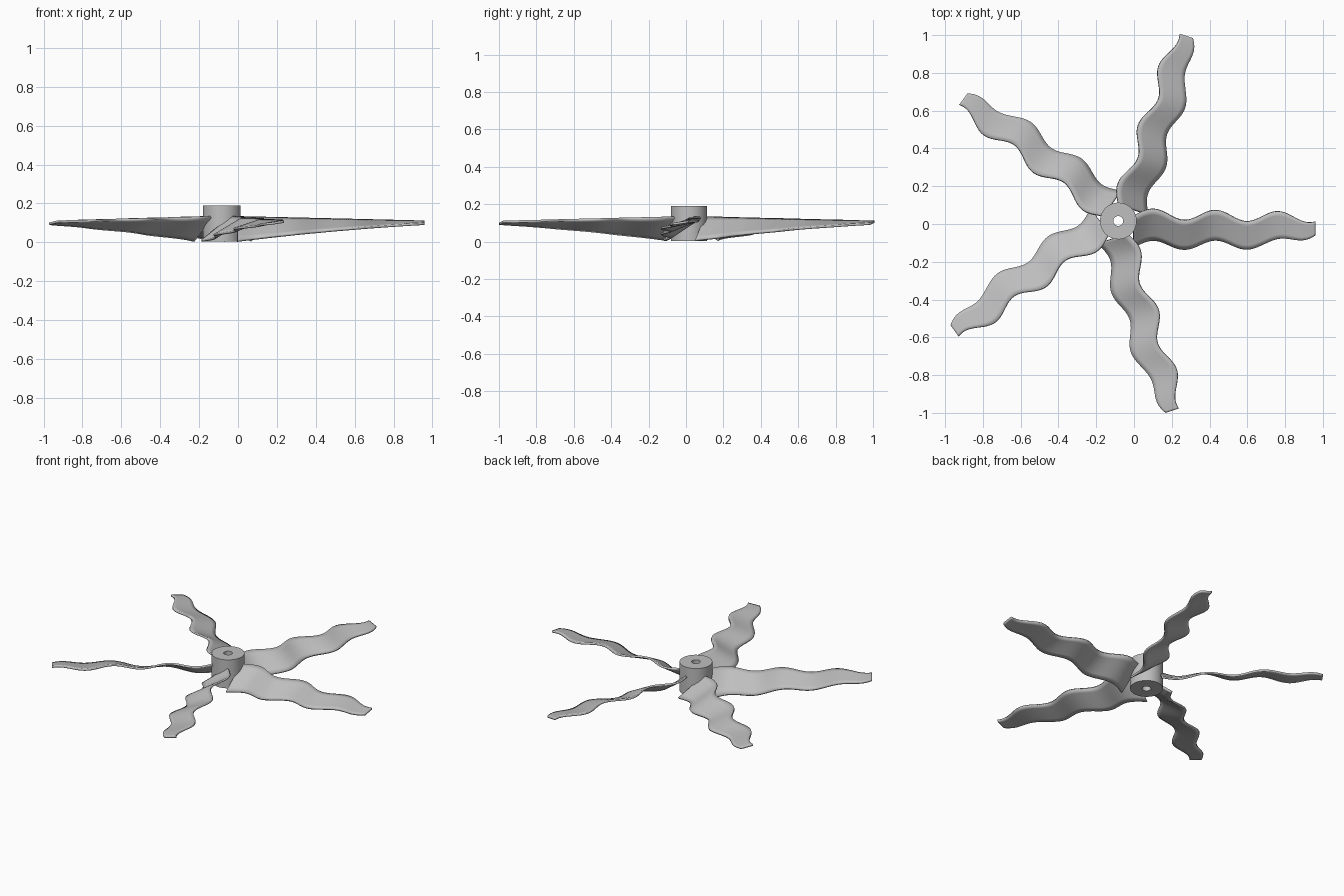
import bpy, bmesh, math

cube = bpy.data.objects.get("Cube")
if cube:
    bpy.data.objects.remove(cube)

HUB = (-0.083, 0.016, 0.0)
ROOT, TIP = 0.08, 1.043
BLADES = 5

grey = bpy.data.materials.new("light_grey")
grey.use_nodes = True
colour = (0.52, 0.52, 0.52, 1)
grey.diffuse_color = colour
grey.node_tree.nodes["Principled BSDF"].inputs["Base Color"].default_value = colour


def lerp(a, b, t):
    return a + (b - a) * t


def add_object(name, bm):
    mesh = bpy.data.meshes.new(name)
    bmesh.ops.recalc_face_normals(bm, faces=bm.faces)
    bm.to_mesh(mesh)
    bm.free()
    mesh.materials.append(grey)
    obj = bpy.data.objects.new(name, mesh)
    bpy.context.collection.objects.link(obj)
    obj.location = HUB
    return obj


def smooth(obj):
    bpy.ops.object.select_all(action="DESELECT")
    obj.select_set(True)
    bpy.context.view_layer.objects.active = obj
    bpy.ops.object.shade_smooth_by_angle(angle=math.radians(35))


# Hub: a turned ring with a through bore
def make_hub(outer=0.097, bore=0.026, low=0.004, high=0.19, sides=64):
    bm = bmesh.new()
    profile = [(bore, low), (outer, low), (outer, high), (bore, high)]
    rings = []
    for i in range(sides):
        a = math.tau * i / sides
        rings.append([bm.verts.new((r * math.cos(a), r * math.sin(a), z)) for r, z in profile])
    for i, ring in enumerate(rings):
        after = rings[(i + 1) % sides]
        for j in range(4):
            k = (j + 1) % 4
            bm.faces.new((ring[j], after[j], after[k], ring[k]))
    return add_object("hub", bm)


# Blade edges: a sideways wave on a tapering, pitched strip
def blade_edges(r):
    t = (r - ROOT) / (TIP - ROOT)
    wave = math.cos(math.tau * (r - 0.185) / 0.33)
    taper = max(0, (r - 0.78) / (TIP - 0.78)) ** 1.6
    high = (r, lerp(0.036, 0.02, t) + 0.028 * wave, lerp(0.130, 0.106, t))
    low = (r, -0.126 + 0.07 * taper + 0.024 * wave, 0.007 + 0.122 * t - 0.034 * t * t)
    return low, high


def make_blade(steps=90, across=6):
    bm = bmesh.new()
    rows = []
    for i in range(steps + 1):
        low, high = blade_edges(lerp(ROOT, TIP, i / steps))
        rows.append([bm.verts.new([lerp(a, b, j / across) for a, b in zip(low, high)])
                     for j in range(across + 1)])
    for a, b in zip(rows, rows[1:]):
        for j in range(across):
            bm.faces.new((a[j], b[j], b[j + 1], a[j + 1]))
    obj = add_object("blade_1", bm)
    solid = obj.modifiers.new("thickness", "SOLIDIFY")
    solid.thickness = 0.012
    solid.offset = 0
    return obj


smooth(make_hub())
blade = make_blade()
smooth(blade)

# Remaining blades around the hub
for n in range(1, BLADES):
    copy = blade.copy()
    copy.name = f"blade_{n + 1}"
    copy.rotation_euler.z = math.tau * n / BLADES
    bpy.context.collection.objects.link(copy)
